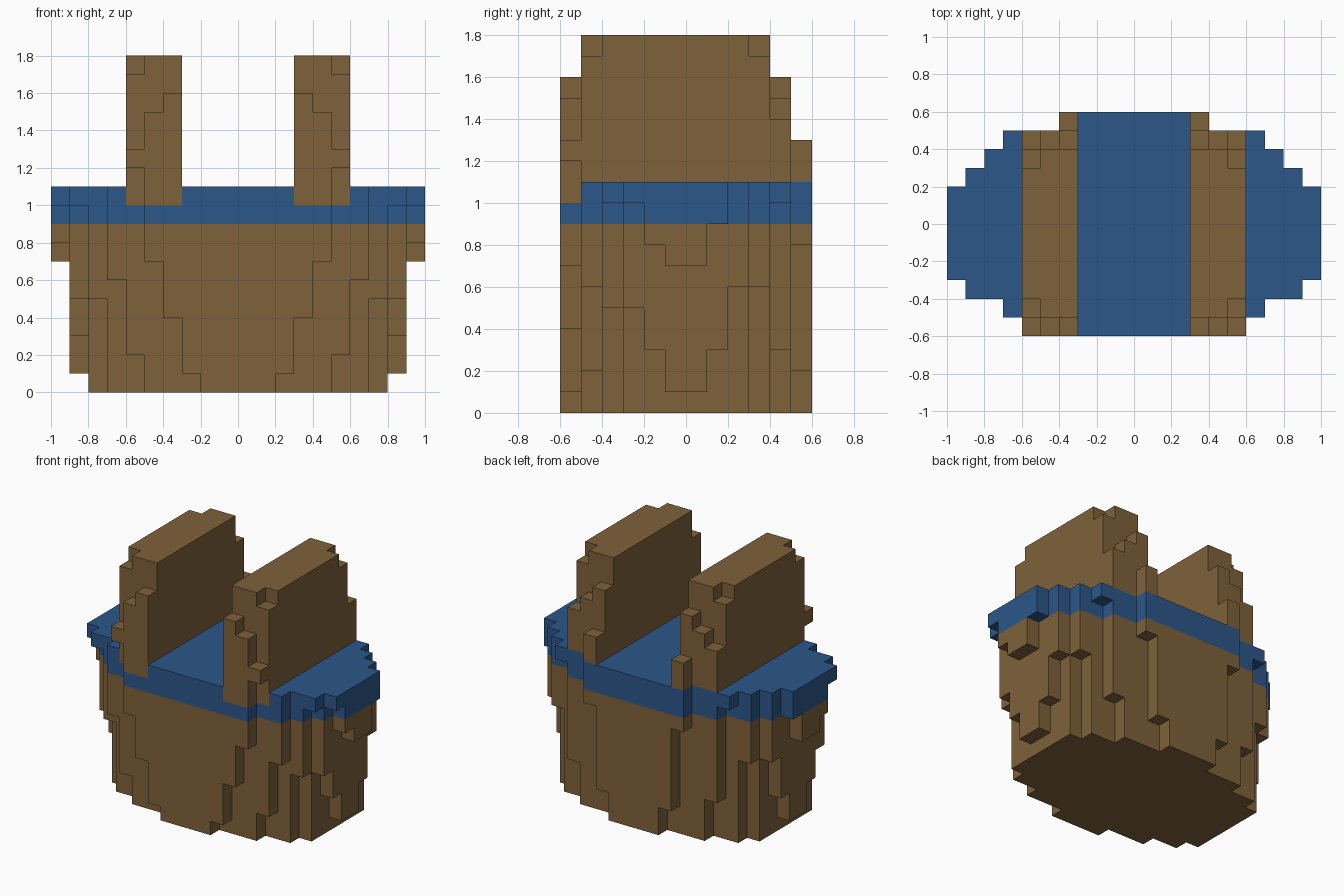
import bpy
import bmesh
from mathutils import Vector

if "Cube" in bpy.data.objects:
    bpy.data.objects.remove(bpy.data.objects["Cube"], do_unlink=True)

U = 0.1            # block size
FRONT, BACK = -6, 5  # first and last row of blocks along y
BAND = (9, 11)     # height range of the blue filling
INNER = 3          # inner side of the uprights


def make_material(name, colour):
    mat = bpy.data.materials.new(name)
    mat.use_nodes = True
    mat.diffuse_color = (*colour, 1)
    mat.node_tree.nodes["Principled BSDF"].inputs["Base Color"].default_value = (*colour, 1)
    return mat


brown = make_material("wood_brown", (0.212, 0.122, 0.042))
blue = make_material("water_blue", (0.025, 0.095, 0.254))

# Tub half-width at the floor of each row, then the heights where it grows a block
tub_rows = {
    -6: (2, [1, 4, 7]),
    -5: (5, [2, 6]),
    -4: (7, [5, 10]),
    -3: (8, [5, 10]),
    -2: (8, [3, 8]),
    -1: (8, [1, 7]),
    0: (8, [1, 7]),
    1: (8, [3, 9]),
    2: (8, [6]),
    3: (7, [6]),
    4: (5, [3, 10]),
    5: (2, [2, 8]),
}

# Upright profile of each row: (top height, outer edge) from low to high
full = [(18, 6)]
upright_rows = {y: full for y in range(-4, 3)}
upright_rows[-6] = [(12, 5), (13, 6), (15, 5), (16, 4)]
upright_rows[-5] = [(17, 6), (18, 5)]
upright_rows[3] = [(17, 6), (18, 5)]
upright_rows[4] = [(14, 6), (15, 5), (16, 4)]
upright_rows[5] = [(13, 4)]

# Sort every block into its part
parts = {"tub": set(), "water": set(), "left_upright": set(), "right_upright": set()}


def upright_name(x):
    return "left_upright" if x >= 0 else "right_upright"


for y in range(FRONT, BACK + 1):
    base, steps = tub_rows[y]
    for z in range(BAND[1]):
        half = base + sum(z >= s for s in steps)
        for x in range(-half, half):
            out = x if x >= 0 else -x - 1
            in_foot = z == BAND[1] - 1 and y <= -5 and INNER <= out < 6
            if in_foot:
                parts[upright_name(x)].add((x, y, z))
            else:
                parts["water" if z >= BAND[0] else "tub"].add((x, y, z))
    low = BAND[1]
    for top, edge in upright_rows[y]:
        for z in range(low, top):
            for out in range(INNER, edge):
                for x in (out, -out - 1):
                    parts[upright_name(x)].add((x, y, z))
        low = top

solid = set().union(*parts.values())


def build_part(name, blocks, mat):
    """Skin the blocks with outer faces only, then merge flat areas."""
    bm = bmesh.new()
    corners = {}

    def corner(p):
        key = tuple(round(c) for c in p)
        if key not in corners:
            corners[key] = bm.verts.new(Vector(key) * U)
        return corners[key]

    for block in sorted(blocks):
        for axis in range(3):
            for side in (0, 1):
                near = list(block)
                near[axis] += 2 * side - 1
                if tuple(near) in solid:
                    continue
                a, b = Vector(), Vector()
                a[(axis + 1) % 3] = 1
                b[(axis + 2) % 3] = 1
                p = Vector(block)
                p[axis] += side
                ring = [p, p + a, p + a + b, p + b]
                if not side:
                    ring.reverse()
                bm.faces.new([corner(q) for q in ring])
    bmesh.ops.dissolve_limit(bm, angle_limit=0.02, verts=bm.verts[:], edges=bm.edges[:])
    mesh = bpy.data.meshes.new(name)
    bm.to_mesh(mesh)
    bm.free()
    mesh.materials.append(mat)
    bpy.context.collection.objects.link(bpy.data.objects.new(name, mesh))


for part, blocks in parts.items():
    build_part(part, blocks, blue if part == "water" else brown)
